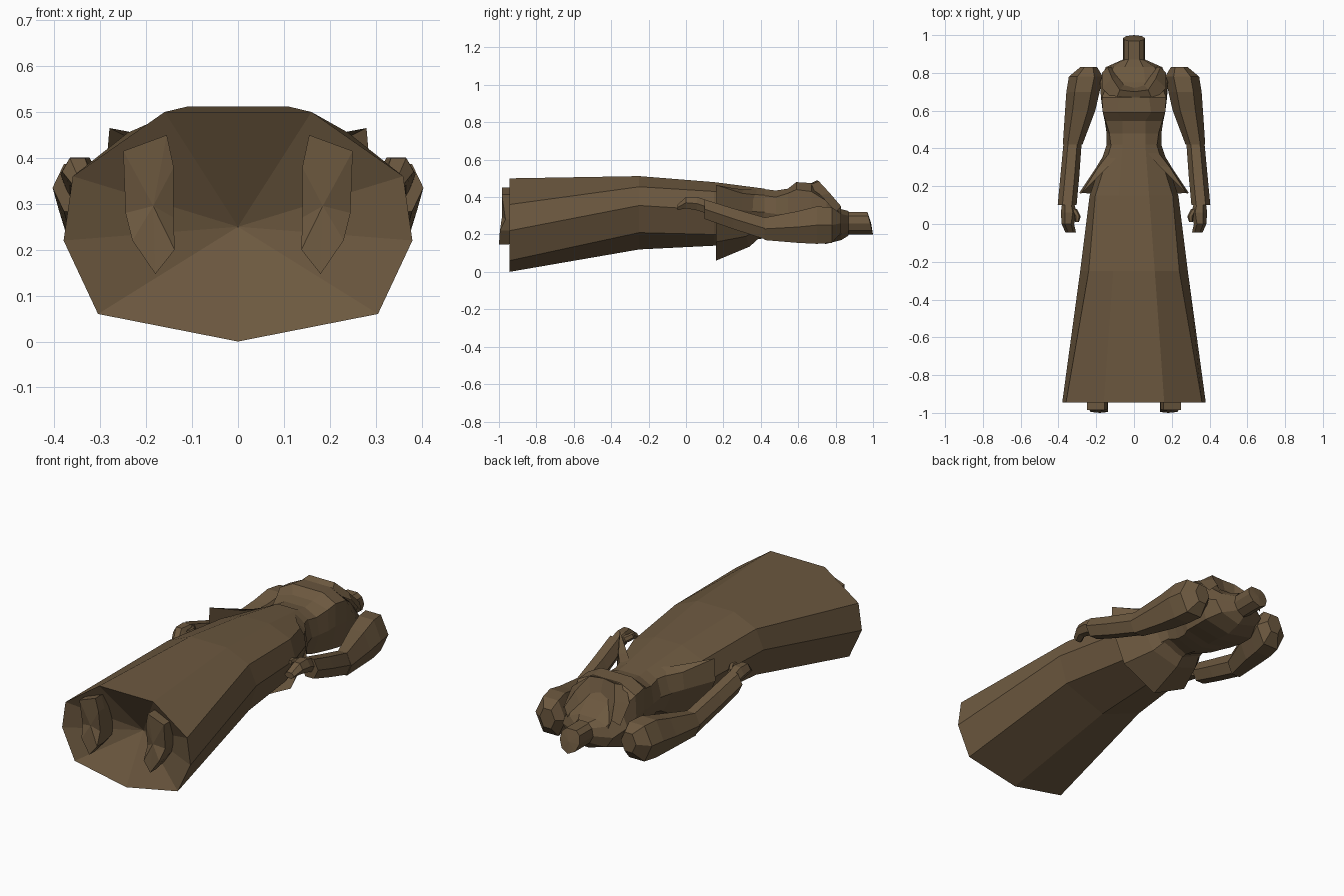
import bpy, bmesh, math
from mathutils import Vector

if "Cube" in bpy.data.objects:
    bpy.data.objects.remove(bpy.data.objects["Cube"])

cloth = bpy.data.materials.new("brown cloth")
cloth.use_nodes = True
COLOUR = (0.15, 0.098, 0.05, 1)
cloth.diffuse_color = COLOUR
cloth.node_tree.nodes["Principled BSDF"].inputs["Base Color"].default_value = COLOUR


def loft(name, rings, closed=True, start=None, end=None):
    """Skin a list of rings; start and end are optional tip points for fan caps."""
    bm = bmesh.new()
    rows = [[bm.verts.new(p) for p in ring] for ring in rings]
    n = len(rows[0])
    for a, b in zip(rows, rows[1:]):
        for i in range(n if closed else n - 1):
            j = (i + 1) % n
            bm.faces.new((a[i], a[j], b[j], b[i]))
    for tip, row in ((start, rows[0]), (end, rows[-1])):
        if tip:
            centre = bm.verts.new(tip)
            for i in range(n):
                bm.faces.new((row[i], row[(i + 1) % n], centre))
    bmesh.ops.recalc_face_normals(bm, faces=bm.faces)
    mesh = bpy.data.meshes.new(name)
    bm.to_mesh(mesh)
    bm.free()
    mesh.materials.append(cloth)
    obj = bpy.data.objects.new(name, mesh)
    bpy.context.collection.objects.link(obj)
    return obj


def section(y, half, slant=0):
    """Mirror a half outline (front to back) into a full ring across the body."""
    right = [Vector((x, y + slant * (half[0][1] - z), z)) for x, z in half]
    left = [Vector((-p.x, p.y, p.z)) for p in reversed(right[:-1])]
    return right + left


def oval(x, y, z, rx, rz, side=1, n=6):
    return [Vector((side * (x + rx * math.cos(math.tau * i / n)), y,
                    z + rz * math.sin(math.tau * i / n) / 0.866)) for i in range(n)]


def limb(name, sizes, side):
    rings = [oval(*s, side) for s in sizes]
    mid = [sum(r, Vector()) / len(r) for r in (rings[0], rings[-1])]
    return loft(name, rings, True, mid[0], mid[1])


# Long skirt with a hollow hem
waist = [(.06, .445), (.12, .41), (.145, .32), (.11, .23), (0, .18)]
skirt = loft("skirt", [
    section(-.945, [(.16, .5), (.36, .36), (.38, .22), (.305, .06), (0, 0)]),
    section(-.25, [(.11, .512), (.24, .455), (.285, .355), (.24, .21), (0, .12)]),
    section(.15, [(.08, .48), (.205, .43), (.235, .33), (.18, .2), (0, .14)]),
    section(.42, waist)], start=(0, -.8, .25))

# Fitted bodice rising into the neck
loft("bodice", [
    section(.4, waist),
    section(.48, [(.06, .435), (.13, .4), (.145, .31), (.11, .2), (0, .165)]),
    section(.545, [(.06, .445), (.15, .42), (.155, .31), (.12, .19), (0, .16)]),
    section(.59, [(.09, .48), (.165, .44), (.165, .32), (.14, .19), (0, .16)]),
    section(.67, [(.08, .475), (.17, .43), (.175, .32), (.15, .18), (0, .155)]),
    section(.75, [(.06, .39), (.14, .38), (.18, .29), (.15, .18), (0, .15)]),
    section(.83, [(.05, .335), (.11, .31), (.15, .26), (.11, .2), (0, .17)]),
    section(.87, [(.03, .325), (.05, .3), (.06, .26), (.04, .22), (0, .195)])])
throat = [(.03, .32), (.052, .3), (.058, .26), (.04, .22), (0, .2)]
loft("neck", [section(.85, throat), section(.97, throat, .25)], end=(0, .99, .26))

# Flared peplum, open at the front
flare = [(.2, .24, .45), (.28, .16, .465), (.29, .165, .35), (.2, .16, .16), (0, .16, .06)]


def across(points):
    right = [Vector(p) for p in points]
    return right + [Vector((-p.x, p.y, p.z)) for p in reversed(right[:-1])]


tucked = [(x, .39, z) for x, z in waist]
middle = [(.13, .31, .44), (.19, .3, .42), (.2, .3, .33), (.14, .32, .19), (0, .34, .135)]
loft("peplum", [across(tucked), across(middle), across(flare)], closed=False)

# Standing collar around the scooped neckline
loft("collar", [
    across([(.17, .8, .32), (.17, .72, .41), (.1, .65, .46), (0, .65, .465)]),
    across([(.14, .83, .35), (.115, .77, .42), (.075, .71, .485), (0, .7, .49)]),
    across([(.12, .83, .3), (.085, .78, .36), (.05, .74, .39), (0, .73, .39)])], closed=False)

# Arms and feet, built on both sides
for side, label in ((1, "left"), (-1, "right")):
    limb(label + "_puff_sleeve", [
        (.24, .83, .26, .045, .05), (.255, .78, .25, .09, .095), (.27, .7, .25, .088, .1),
        (.285, .6, .24, .08, .085), (.325, .42, .23, .052, .06)], side)
    limb(label + "_forearm", [
        (.325, .43, .23, .048, .058), (.34, .25, .285, .05, .055), (.354, .1, .335, .05, .052)], side)
    limb(label + "_hand", [
        (.35, .12, .345, .03, .035), (.345, .06, .365, .042, .036),
        (.35, 0, .37, .033, .03), (.335, -.045, .345, .028, .015)], side)
    limb(label + "_thumb", [
        (.32, .08, .37, .018, .016), (.298, .04, .38, .016, .016), (.302, .01, .385, .01, .01)], side)

    # Shoe sole outline, toe pointing up, running back into the skirt
    sole = [(.25, -.985, .415), (.155, -.985, .45), (.14, -.98, .38), (.14, -.965, .27),
            (.138, -.995, .2), (.18, -1, .147), (.23, -.995, .22), (.245, -.965, .28)]
    rim = [Vector((side * x, y, z)) for x, y, z in sole]
    core = sum(rim, Vector()) / len(rim)
    back = [core.lerp(p, .8) + Vector((0, .18, 0)) for p in rim]
    loft(label + "_shoe", [rim, [p + Vector((0, .05, 0)) for p in rim], back],
         start=core, end=core + Vector((0, .18, 0)))
